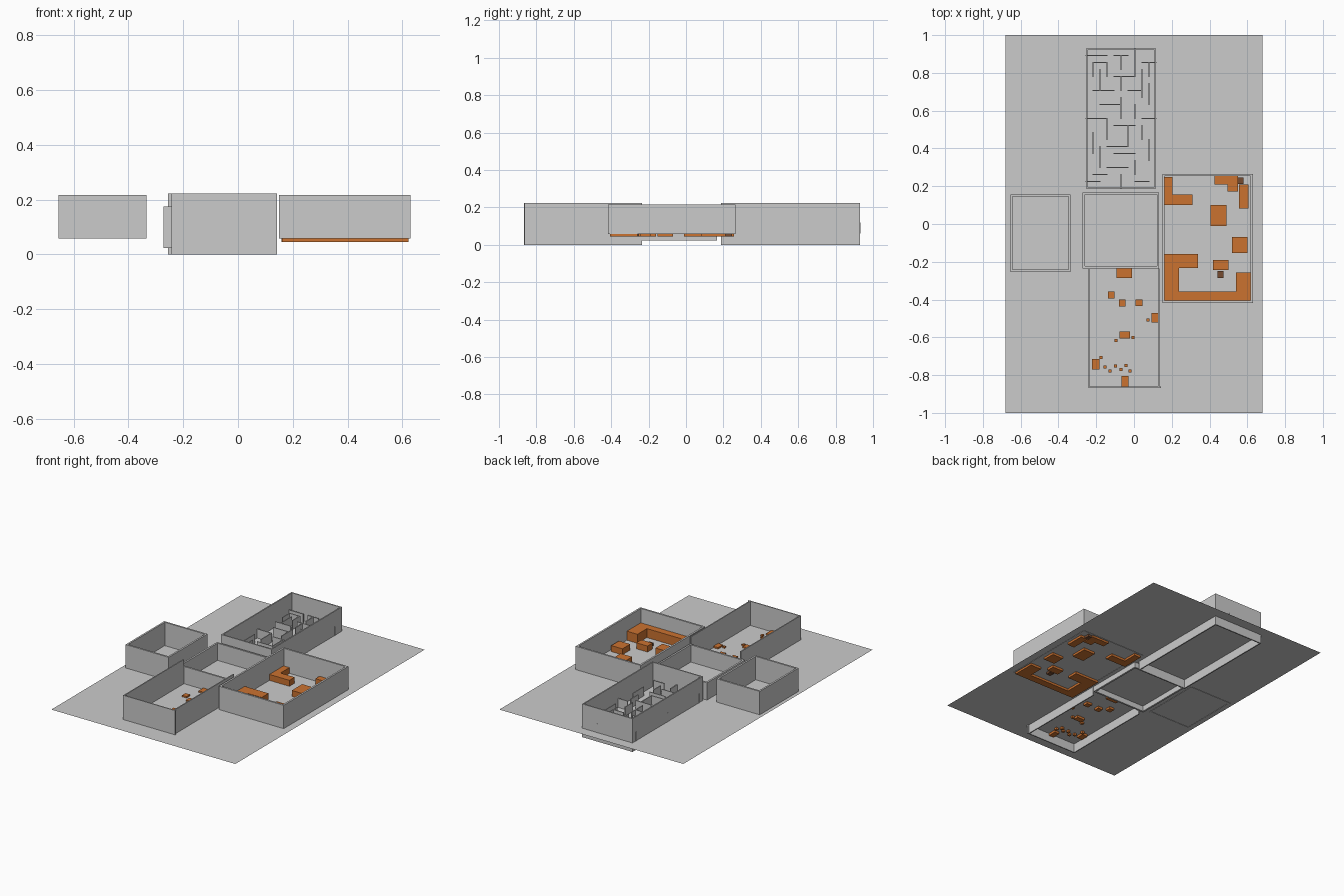
import bpy, bmesh
from mathutils import Vector

if "Cube" in bpy.data.objects:
    bpy.data.objects.remove(bpy.data.objects["Cube"])

FLOOR = 0.06


def material(name, rgb):
    m = bpy.data.materials.new(name)
    m.diffuse_color = (*rgb, 1)
    m.use_nodes = True
    m.node_tree.nodes["Principled BSDF"].inputs["Base Color"].default_value = m.diffuse_color
    return m


ORANGE = material("orange", (0.60, 0.17, 0.03))
BROWN = material("brown", (0.18, 0.07, 0.03))


def finish(name, bm, mat=None):
    bmesh.ops.recalc_face_normals(bm, faces=bm.faces[:])
    me = bpy.data.meshes.new(name)
    bm.to_mesh(me)
    bm.free()
    ob = bpy.data.objects.new(name, me)
    bpy.context.collection.objects.link(ob)
    if mat:
        me.materials.append(mat)
    return ob


def add_box(bm, x0, x1, y0, y1, z0, z1):
    vs = bmesh.ops.create_cube(bm, size=1)["verts"]
    for v in vs:
        v.co = Vector((x0 + (v.co.x + .5) * (x1 - x0),
                       y0 + (v.co.y + .5) * (y1 - y0),
                       z0 + (v.co.z + .5) * (z1 - z0)))


def box(name, x0, x1, y0, y1, z0, z1, mat=None):
    bm = bmesh.new()
    add_box(bm, x0, x1, y0, y1, z0, z1)
    return finish(name, bm, mat)


def prism(name, pts, z0, z1, mat=None):
    bm = bmesh.new()
    f = bm.faces.new([bm.verts.new((x, y, z0)) for x, y in pts])
    ext = bmesh.ops.extrude_face_region(bm, geom=[f], use_keep_orig=True)["geom"]
    for v in ext:
        if isinstance(v, bmesh.types.BMVert):
            v.co.z = z1
    return finish(name, bm, mat)


def room(name, x0, x1, y0, y1, z0, z1, t=0.012):
    """Open rectangular ring of walls."""
    bm = bmesh.new()
    rings = []
    for d, z in ((0, z0), (0, z1), (t, z1), (t, z0)):
        rings.append([bm.verts.new(p) for p in (
            (x0 + d, y0 + d, z), (x1 - d, y0 + d, z),
            (x1 - d, y1 - d, z), (x0 + d, y1 - d, z))])
    for k in range(4):
        a, b = rings[k], rings[(k + 1) % 4]
        for i in range(4):
            j = (i + 1) % 4
            bm.faces.new((a[i], a[j], b[j], b[i]))
    return finish(name, bm)


# Ground sheet
bm = bmesh.new()
bm.faces.new([bm.verts.new(p) for p in (
    (-.68, -1, FLOOR), (.68, -1, FLOOR), (.68, 1, FLOOR), (-.68, 1, FLOOR))])
finish("floor_sheet", bm)

# Room walls
room("left_room_walls", -.655, -.335, -.253, .157, .058, .216)
room("centre_room_walls", -.272, .133, -.235, .167, .024, .175)
room("right_room_walls", .15, .63, -.417, .265, .058, .216)
room("maze_outer_walls", -.255, .117, .187, .93, 0, .222, .008)

# Front room: three walls, open towards the centre room
bm = bmesh.new()
add_box(bm, -.242, -.235, -.867, -.236, 0, .222)
add_box(bm, .127, .134, -.867, -.236, 0, .222)
add_box(bm, -.242, .143, -.867, -.860, 0, .222)
finish("front_room_walls", bm)

# Maze partitions: grid segments (column, row from the back) start to end
bm = bmesh.new()
CELL = .0371
SEGMENTS = (
    (0, 1, 3, 1), (1, 2, 3, 2), (1, 2, 1, 4), (2, 3, 2, 6), (3, 2, 3, 4),
    (4, 1, 6, 1), (5, 1, 5, 3), (7, 0, 7, 4), (4, 4, 7, 4), (8, 2, 10, 2),
    (9, 2, 9, 4), (8, 3, 8, 7), (5, 4, 5, 6), (1, 6, 4, 6), (6, 6, 8, 6),
    (9, 5, 9, 8), (2, 8, 5, 8), (5, 7, 5, 10), (7, 8, 7, 10), (0, 10, 3, 10),
    (3, 10, 3, 13), (4, 11, 7, 11), (8, 10, 10, 10), (1, 12, 1, 15),
    (6, 11, 6, 14), (8, 11, 8, 13), (3, 14, 6, 14), (2, 14, 2, 17),
    (4, 15, 7, 15), (9, 13, 9, 16), (3, 17, 6, 17), (7, 16, 7, 18),
    (1, 18, 3, 18), (0, 19, 2, 19), (5, 18, 5, 20), (7, 19, 9, 19))
for i0, j0, i1, j1 in SEGMENTS:
    add_box(bm, -.255 + i0 * CELL - .003, -.255 + i1 * CELL + .003,
            .93 - j1 * CELL - .003, .93 - j0 * CELL + .003, FLOOR, .12)
finish("maze_partitions", bm)

# Right room furniture
LOW = .045
prism("counter", [(.16, -.407), (.622, -.407), (.622, -.258), (.54, -.258),
                  (.54, -.358), (.237, -.358), (.237, -.233), (.338, -.233),
                  (.338, -.16), (.16, -.16)], LOW, .12, ORANGE)
prism("corner_bench", [(.158, .10), (.31, .10), (.31, .155), (.205, .155),
                       (.205, .25), (.158, .25)], LOW, .10, ORANGE)
prism("back_desk", [(.425, .21), (.495, .21), (.495, .172), (.55, .172),
                    (.55, .257), (.425, .257)], LOW, .10, ORANGE)
for name, x0, x1, y0, y1 in (
        ("side_cabinet", .557, .607, .082, .21),
        ("centre_table", .405, .49, -.01, .10),
        ("side_table", .52, .602, -.153, -.07),
        ("small_desk", .418, .50, -.243, -.19)):
    box(name, x0, x1, y0, y1, LOW, .10, ORANGE)
for name, x, y in (("back_stool", .563, .229), ("desk_stool", .457, -.268)):
    box(name, x - .016, x + .016, y - .018, y + .018, LOW, .08, BROWN)

# Front room blocks, low above the floor
for n, (x0, x1, y0, y1) in enumerate((
        (-.092, -.01, -.285, -.235), (-.137, -.103, -.395, -.358),
        (-.08, -.045, -.437, -.40), (.008, .045, -.435, -.40),
        (.092, .128, -.522, -.47), (-.077, -.02, -.607, -.57),
        (-.222, -.182, -.77, -.715), (-.066, -.03, -.86, -.804))):
    box(f"floor_block_{n + 1}", x0, x1, y0, y1, LOW, .07, ORANGE)

# Front room small stepping blocks
for n, (x, y) in enumerate((
        (.073, -.508), (-.005, -.60), (-.095, -.618), (-.174, -.707),
        (-.153, -.758), (-.127, -.778), (-.098, -.753), (-.069, -.77),
        (-.042, -.748), (-.021, -.777))):
    box(f"small_block_{n + 1}", x - .008, x + .008, y - .008, y + .008,
        LOW, .07, ORANGE)
